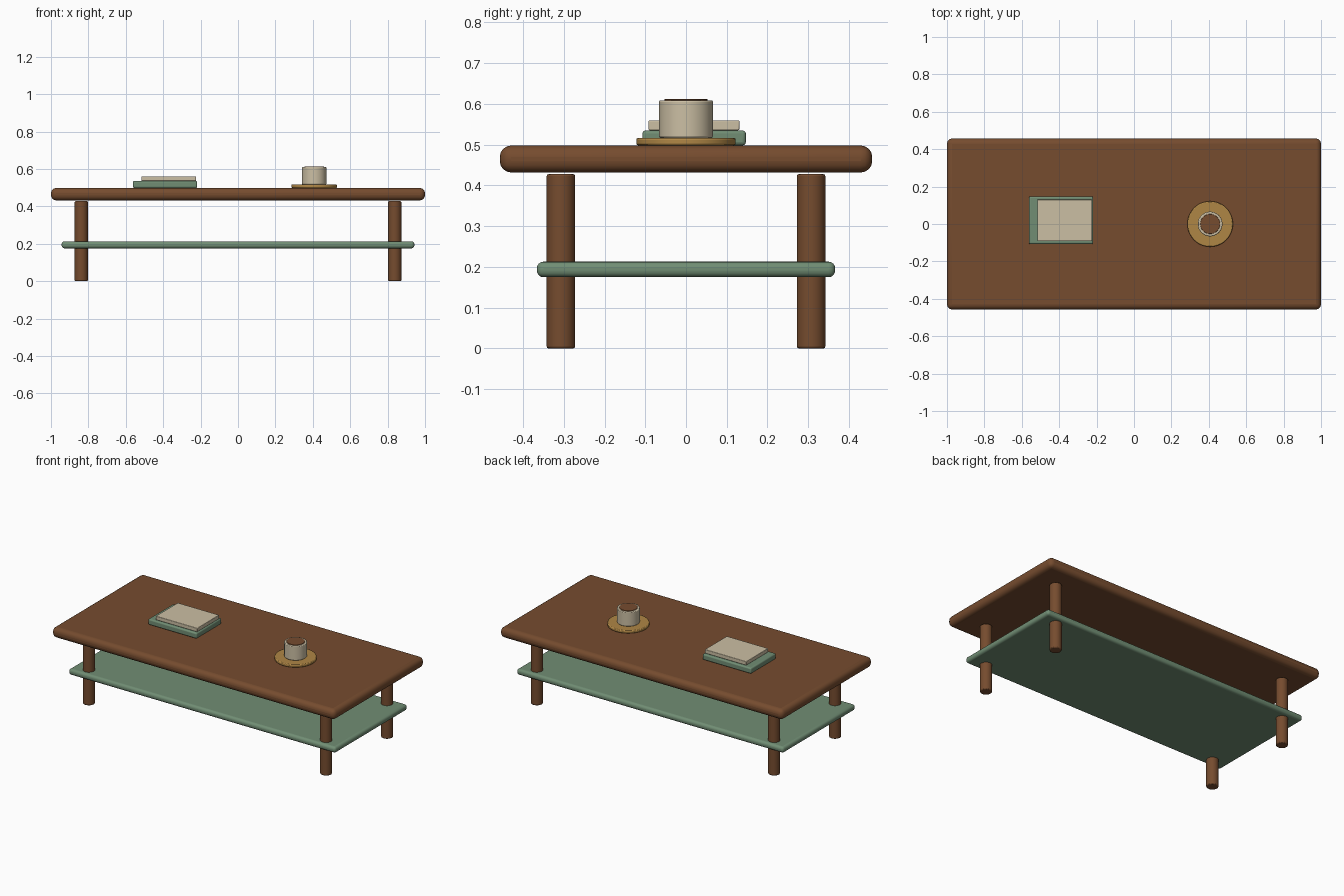
import bpy, math

if "Cube" in bpy.data.objects:
    bpy.data.objects.remove(bpy.data.objects["Cube"])


def colour(name, rgb):
    m = bpy.data.materials.new(name)
    m.diffuse_color = (*rgb, 1)
    m.use_nodes = True
    m.node_tree.nodes["Principled BSDF"].inputs["Base Color"].default_value = m.diffuse_color
    return m


wood = colour("brown wood", (0.18, 0.072, 0.028))
green = colour("sage green", (0.165, 0.27, 0.175))
cream = colour("cream", (0.60, 0.52, 0.37))
gold = colour("golden tan", (0.43, 0.24, 0.06))


def finish(ob, name, mat, bevel, segments):
    ob.name = name
    ob.data.materials.append(mat)
    bpy.ops.object.transform_apply(location=False, rotation=False, scale=True)
    if bevel:
        b = ob.modifiers.new("rounded edges", 'BEVEL')
        b.width, b.segments = bevel, segments
        b.limit_method = 'ANGLE'
        b.angle_limit = math.radians(40)
    bpy.ops.object.shade_smooth_by_angle(angle=math.radians(35))
    return ob


def box(name, x, y, z, mat, bevel, segments=4):
    """Box from (min, max) pairs per axis."""
    spans = (x, y, z)
    bpy.ops.mesh.primitive_cube_add(size=1, location=[(a + b) / 2 for a, b in spans])
    ob = bpy.context.object
    ob.scale = [b - a for a, b in spans]
    return finish(ob, name, mat, bevel, segments)


def cylinder(name, x, y, z, radius, mat, bevel, segments=2):
    bpy.ops.mesh.primitive_cylinder_add(vertices=48, radius=radius, depth=z[1] - z[0],
                                        location=(x, y, (z[0] + z[1]) / 2))
    return finish(bpy.context.object, name, mat, bevel, segments)


# Table top and lower shelf
box("table_top", (-1, 1), (-0.457, 0.457), (0.432, 0.498), wood, 0.028)
box("lower_shelf", (-0.943, 0.943), (-0.366, 0.366), (0.175, 0.213), green, 0.016)

# Four round legs
for side, sx in (("left", -1), ("right", 1)):
    for end, sy in (("front", -1), ("back", 1)):
        cylinder(f"{end}_{side}_leg", sx * 0.838, sy * 0.307, (0, 0.428), 0.035, wood, 0.005)

# Stacked books
box("lower_book", (-0.562, -0.218), (-0.107, 0.147), (0.4985, 0.535), green, 0.008, 3)
box("upper_book", (-0.517, -0.224), (-0.092, 0.131), (0.5355, 0.56), cream, 0.003, 2)

# Saucer, cup and drink
cylinder("saucer", 0.407, 0, (0.4985, 0.517), 0.122, gold, 0.005)
cylinder("cup", 0.407, 0, (0.517, 0.609), 0.066, cream, 0.004)
cylinder("drink", 0.407, 0, (0.60, 0.612), 0.053, wood, 0.001, 1)
